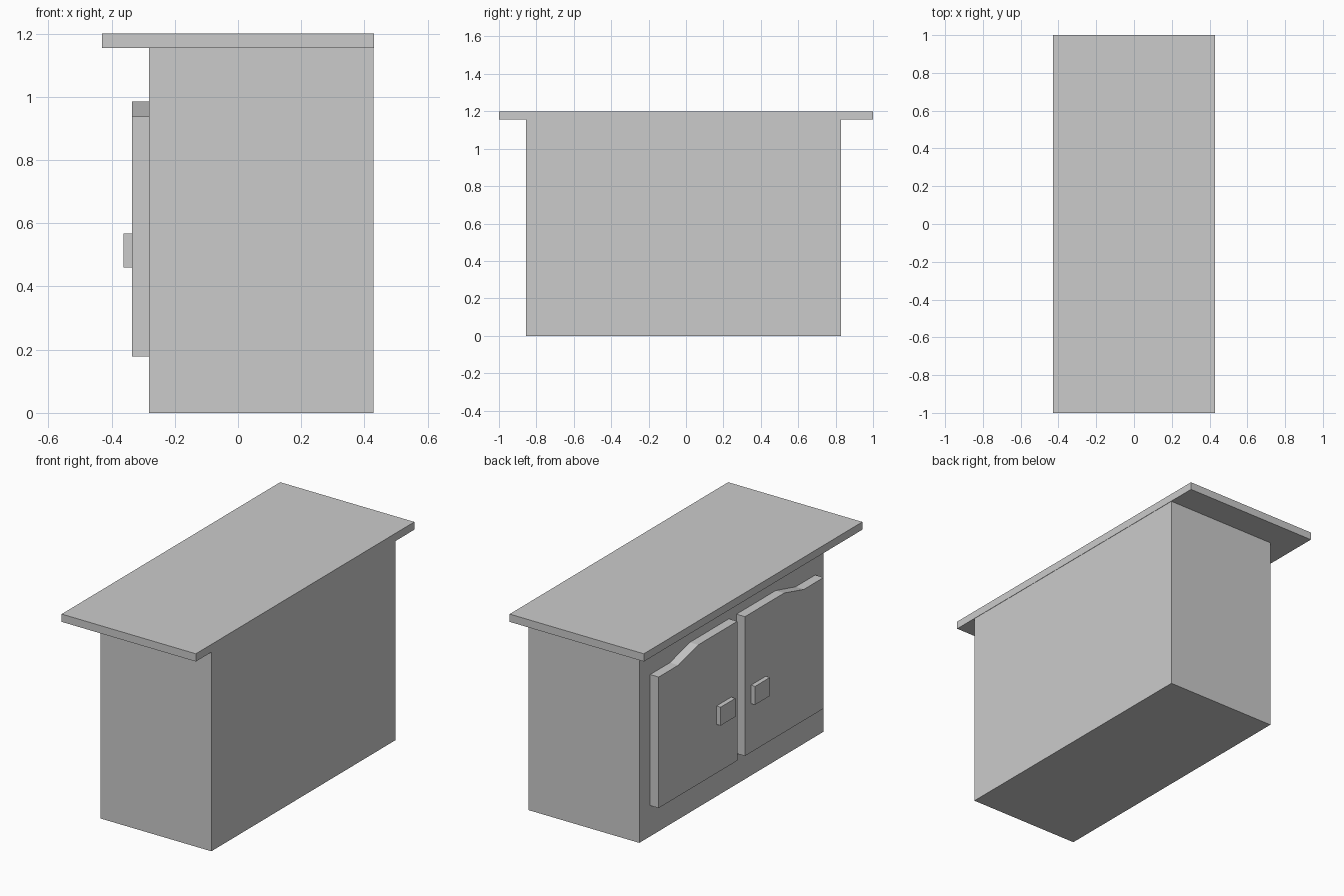
import bpy, bmesh

if "Cube" in bpy.data.objects:
    bpy.data.objects.remove(bpy.data.objects["Cube"])

grey = bpy.data.materials.new("plain grey")
grey.diffuse_color = (0.6, 0.6, 0.6, 1)
grey.use_nodes = True
grey.node_tree.nodes["Principled BSDF"].inputs["Base Color"].default_value = grey.diffuse_color

MIRROR_Y = -0.025  # line midway between the two doors


def prism(name, outline, x0, x1):
    """Extrude a (y, z) outline from x0 to x1."""
    bm = bmesh.new()
    face = bm.faces.new([bm.verts.new((x0, y, z)) for y, z in outline])
    ext = bmesh.ops.extrude_face_region(bm, geom=[face])
    moved = [v for v in ext["geom"] if isinstance(v, bmesh.types.BMVert)]
    bmesh.ops.translate(bm, verts=moved, vec=(x1 - x0, 0, 0))
    bmesh.ops.recalc_face_normals(bm, faces=bm.faces)
    mesh = bpy.data.meshes.new(name)
    bm.to_mesh(mesh)
    bm.free()
    mesh.materials.append(grey)
    obj = bpy.data.objects.new(name, mesh)
    bpy.context.collection.objects.link(obj)
    return obj


def rect(y0, y1, z0, z1):
    return [(y0, z0), (y1, z0), (y1, z1), (y0, z1)]


def mirrored(outline):
    return [(2 * MIRROR_Y - y, z) for y, z in outline]


# Cabinet body and overhanging counter top
prism("cabinet_body", rect(-0.855, 0.83, 0, 1.155), -0.282, 0.428)
prism("counter_top", rect(-1, 1, 1.155, 1.2), -0.43, 0.43)

# Pair of doors with stepped tops, and their square knobs
door = [(0.73, 0.178), (0.01, 0.178), (0.01, 0.985),
        (0.368, 0.985), (0.55, 0.937), (0.73, 0.937)]
knob = rect(0.065, 0.2, 0.46, 0.567)
for side, shape in (("left", lambda o: o), ("right", mirrored)):
    prism(side + "_door", shape(door), -0.336, -0.282)
    prism(side + "_knob", shape(knob), -0.362, -0.336)
